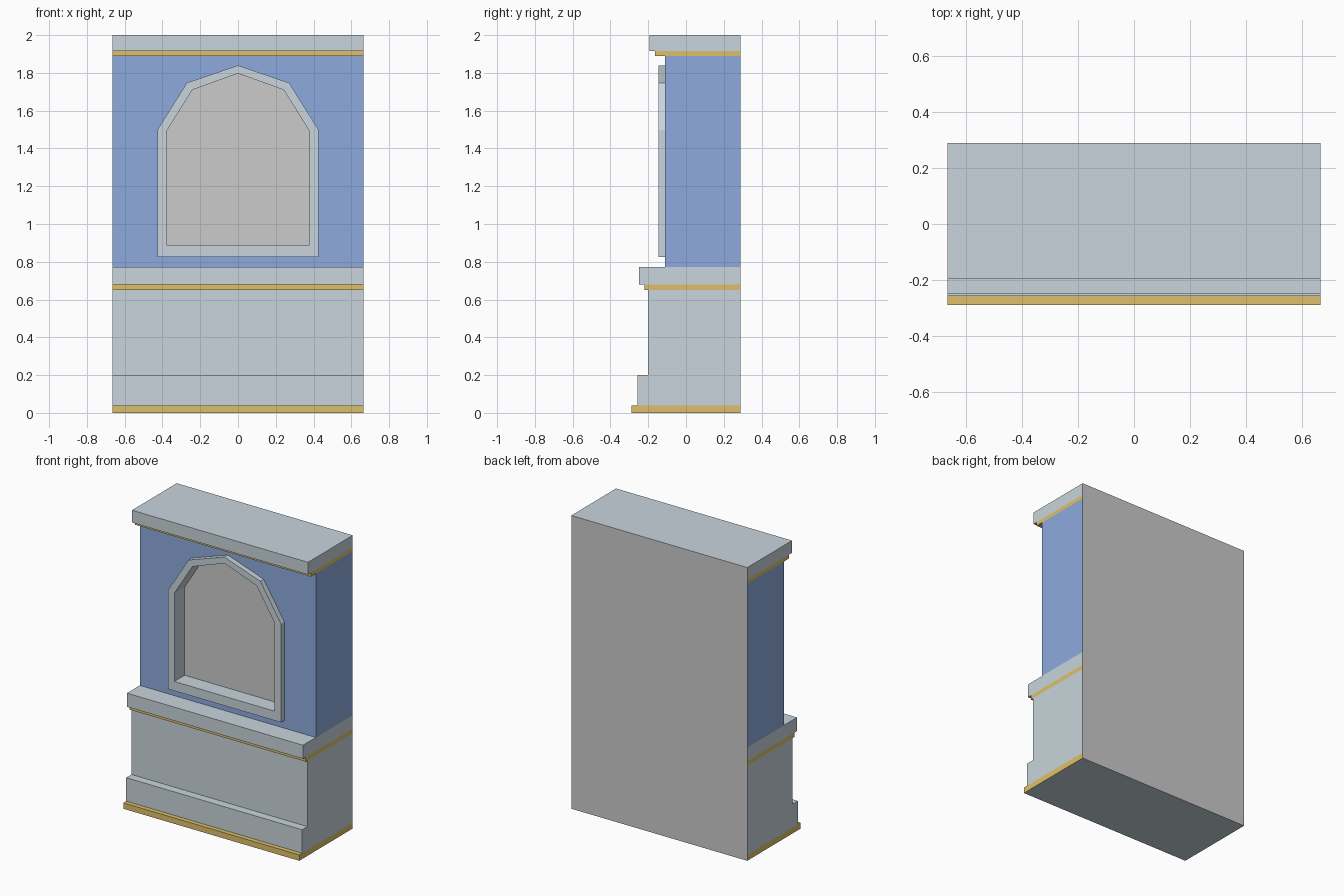
import bpy, bmesh

if "Cube" in bpy.data.objects:
    bpy.data.objects.remove(bpy.data.objects["Cube"])

W, BACK = 0.664, 0.288          # half width, rear plane
WALL_Y, FRAME_Y, NICHE_Y = -0.11, -0.146, -0.035


def material(name, rgb):
    m = bpy.data.materials.new(name)
    m.diffuse_color = (*rgb, 1)
    m.use_nodes = True
    m.node_tree.nodes["Principled BSDF"].inputs["Base Color"].default_value = m.diffuse_color
    return m


STONE = material("pale_stone", (0.58, 0.665, 0.715))
GOLD = material("gold", (0.73, 0.53, 0.145))
BLUE = material("blue_wall", (0.27, 0.41, 0.73))


def build(name, polys, mat=None):
    """Weld a list of outward-facing polygons into one object."""
    bm = bmesh.new()
    for poly in polys:
        bm.faces.new([bm.verts.new(p) for p in poly])
    bmesh.ops.remove_doubles(bm, verts=bm.verts, dist=1e-5)
    me = bpy.data.meshes.new(name)
    bm.to_mesh(me)
    bm.free()
    if mat:
        me.materials.append(mat)
    ob = bpy.data.objects.new(name, me)
    bpy.context.collection.objects.link(ob)
    return ob


def strip(p, q):
    """Full-width quad between two (y, z) profile points."""
    return [(-W, *p), (W, *p), (W, *q), (-W, *q)]


def sides(y, z0, z1):
    right = [(W, y, z0), (W, BACK, z0), (W, BACK, z1), (W, y, z1)]
    return [right, [(-x, b, c) for x, b, c in reversed(right)]]


# Arch outlines: right half from the sill up to the peak, mirrored to the left
def arch(half):
    return half + [(-x, z) for x, z in reversed(half[:-1])]


outer_half = [(0.427, 0.826), (0.427, 1.498), (0.271, 1.747), (0, 1.84)]
inner_half = [(0.378, 0.89), (0.378, 1.492), (0.242, 1.71), (0, 1.797)]
outer, inner = arch(outer_half), arch(inner_half)


# Stacked tiers: name, bottom z, top z, front y, material
tiers = [
    ("base_trim", 0, 0.04, -0.288, GOLD),
    ("plinth", 0.04, 0.20, -0.257, STONE),
    ("lower_body", 0.20, 0.65, -0.20, STONE),
    ("ledge_trim", 0.65, 0.68, -0.22, GOLD),
    ("ledge", 0.68, 0.773, -0.248, STONE),
    ("upper_wall", 0.773, 1.89, WALL_Y, BLUE),
    ("cornice_trim", 1.89, 1.916, -0.164, GOLD),
    ("cornice", 1.916, 2.0, -0.194, STONE),
]
for i, (name, z0, z1, y, mat) in enumerate(tiers):
    polys = sides(y, z0, z1)
    if name == "upper_wall":
        # wall front with an arched opening, as two mirrored halves
        half = [(0, z0), (W, z0), (W, z1), (0, z1)] + inner_half[::-1] + [(0, 0.89)]
        polys.append([(x, y, z) for x, z in half])
        polys.append([(-x, y, z) for x, z in reversed(half)])
    else:
        polys.append(strip((y, z0), (y, z1)))
    # exposed undersides and tops where a tier projects past its neighbour
    below = tiers[i - 1][3] if i else y
    above = tiers[i + 1][3] if i + 1 < len(tiers) else BACK
    if below > y:
        polys.append(strip((below, z0), (y, z0)))
    if above > y:
        polys.append(strip((y, z1), (above, z1)))
    build(name, polys, mat)

# Underside and plain back
build("underside", [strip((BACK, 0), (-0.288, 0))], STONE)
build("back_panel", [strip((BACK, 2.0), (BACK, 0))])

# Raised arch frame with deep reveals
frame = []
n = len(outer)
for i in range(n):
    (ax, az), (bx, bz) = outer[i], outer[(i + 1) % n]
    (cx, cz), (dx, dz) = inner[i], inner[(i + 1) % n]
    frame.append([(ax, FRAME_Y, az), (bx, FRAME_Y, bz), (dx, FRAME_Y, dz), (cx, FRAME_Y, cz)])
    frame.append([(ax, FRAME_Y, az), (ax, WALL_Y, az), (bx, WALL_Y, bz), (bx, FRAME_Y, bz)])
    frame.append([(cx, FRAME_Y, cz), (dx, FRAME_Y, dz), (dx, NICHE_Y, dz), (cx, NICHE_Y, cz)])
build("arch_frame", frame, STONE)

# Recessed grey panel inside the arch
build("niche_panel", [[(x, NICHE_Y, z) for x, z in inner]])
